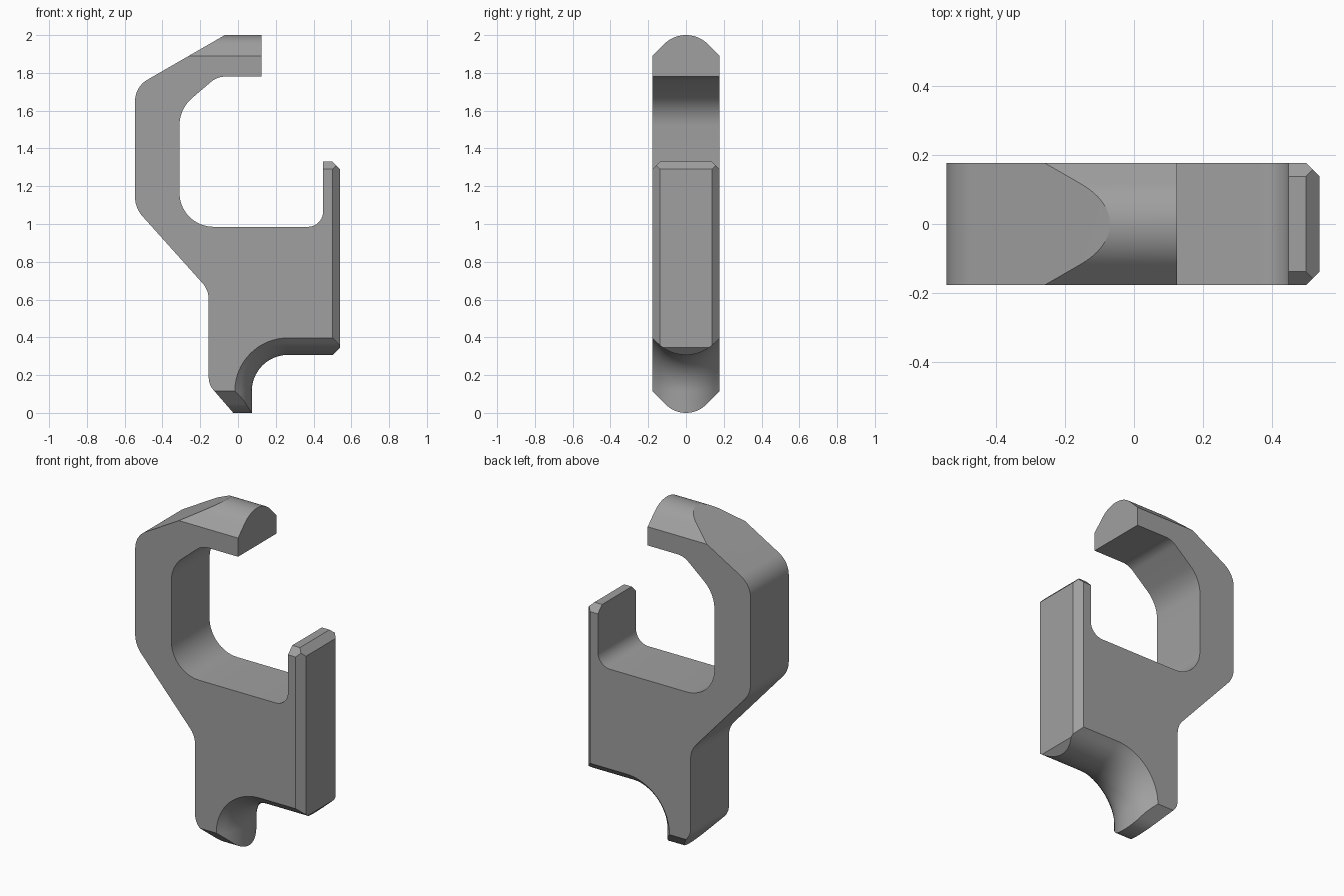
import bpy, bmesh, math
from mathutils import Vector

if "Cube" in bpy.data.objects:
    bpy.data.objects.remove(bpy.data.objects["Cube"])

W = 0.178  # half width


def loft(name, rings):
    """Closed solid through matching rings of points."""
    bm = bmesh.new()
    vs = [[bm.verts.new(p) for p in r] for r in rings]
    n = len(rings[0])
    for a, b in zip(vs, vs[1:]):
        for i in range(n):
            j = (i + 1) % n
            bm.faces.new((a[i], a[j], b[j], b[i]))
    bm.faces.new(vs[0])
    bm.faces.new(vs[-1])
    bmesh.ops.recalc_face_normals(bm, faces=bm.faces)
    me = bpy.data.meshes.new(name)
    bm.to_mesh(me)
    bm.free()
    ob = bpy.data.objects.new(name, me)
    bpy.context.collection.objects.link(ob)
    return ob


def rounded(corners, steps=10):
    """Fillet each (x, z, radius) corner of a polygon."""
    out = []
    for i, (x, z, r) in enumerate(corners):
        p = Vector((x, z))
        if r == 0:
            out.append(p)
            continue
        u = (Vector(corners[i - 1][:2]) - p).normalized()
        v = (Vector(corners[(i + 1) % len(corners)][:2]) - p).normalized()
        half = u.angle(v) / 2
        centre = p + (u + v).normalized() * r / math.sin(half)
        a = p + u * r / math.tan(half) - centre
        b = p + v * r / math.tan(half) - centre
        turn = a.angle(b)
        for k in range(steps + 1):
            t = k / steps
            out.append(centre + (a * math.sin((1 - t) * turn) + b * math.sin(t * turn)) / math.sin(turn))
    return out


def drop(y, total):
    """Crown depth at y: round middle running into 45 degree flanks."""
    r = (W - total) / (math.sqrt(2) - 1)
    y, edge = abs(y), r * math.sqrt(0.5)
    return r - math.sqrt(r * r - y * y) if y < edge else r - edge + y - edge


def cut(ob, cutter, op):
    m = ob.modifiers.new("cut", 'BOOLEAN')
    m.object, m.operation, m.solver = cutter, op, 'EXACT'
    bpy.context.view_layer.objects.active = ob
    bpy.ops.object.modifier_apply(modifier=m.name)
    bpy.data.objects.remove(cutter, do_unlink=True)


# Hook body: side outline, extruded across
outline = rounded([
    (-0.025, 0, 0), (0.195, 0, 0), (0.54, 0.345, 0), (0.54, 1.29, 0), (0.5, 1.33, 0),
    (0.45, 1.33, 0), (0.45, 0.985, 0.08), (-0.31, 0.985, 0.18), (-0.31, 1.61, 0.193),
    (-0.11, 1.78, 0.11), (0.125, 1.78, 0), (0.125, 2, 0), (-0.07, 2, 0),
    (-0.545, 1.726, 0.13), (-0.545, 1.085, 0.15), (-0.155, 0.65, 0.13), (-0.155, 0.15, 0.1)])
hook = loft("hook_body", [[(p.x, y, p.y) for p in outline] for y in (-0.25, 0.25)])

# Crowned envelope: rounds the top arm and the bottom tip
ys = [W * (k / 20 - 1) for k in range(41)]
section = [(y, drop(y, 0.115)) for y in ys] + [(y, 2 - drop(y, 0.11)) for y in reversed(ys)]
cut(hook, loft("envelope", [[(x, y, z) for y, z in section] for x in (-1, 1)]), 'INTERSECT')

# Saddle: crowned concave corner under the body
rings = []
for k in range(47):
    y = W * (k / 20 - 1.15)
    r = 0.192 + drop(y, 0.09)
    arc = [(0.265 - r * math.cos(a), y, 0.115 + r * math.sin(a))
           for a in (math.pi / 2 * i / 20 for i in range(21))]
    rings.append([(0.265 - r, y, -0.2)] + arc + [(0.7, y, 0.115 + r), (0.7, y, -0.2)])
cut(hook, loft("saddle", rings), 'DIFFERENCE')

# Chamfers on the front plate: upright edges and top side edges
for s in (-1, 1):
    tri = [(0.49, s * 0.188), (0.56, s * 0.118), (0.56, s * 0.188)]
    cut(hook, loft("upright_chamfer", [[(x, y, z) for x, y in tri] for z in (0.2, 1.4)]), 'DIFFERENCE')
    tri = [(s * 0.188, 1.28), (s * 0.128, 1.34), (s * 0.188, 1.34)]
    cut(hook, loft("top_chamfer", [[(x, y, z) for y, z in tri] for x in (0.4, 0.6)]), 'DIFFERENCE')

# Finish
grey = bpy.data.materials.new("grey")
grey.diffuse_color = (0.35, 0.35, 0.35, 1)
grey.use_nodes = True
grey.node_tree.nodes["Principled BSDF"].inputs["Base Color"].default_value = grey.diffuse_color
hook.data.materials.clear()
hook.data.materials.append(grey)
for p in hook.data.polygons:
    p.material_index = 0
bpy.ops.object.select_all(action='DESELECT')
hook.select_set(True)
bpy.context.view_layer.objects.active = hook
bpy.ops.object.shade_smooth_by_angle(angle=math.radians(18))
